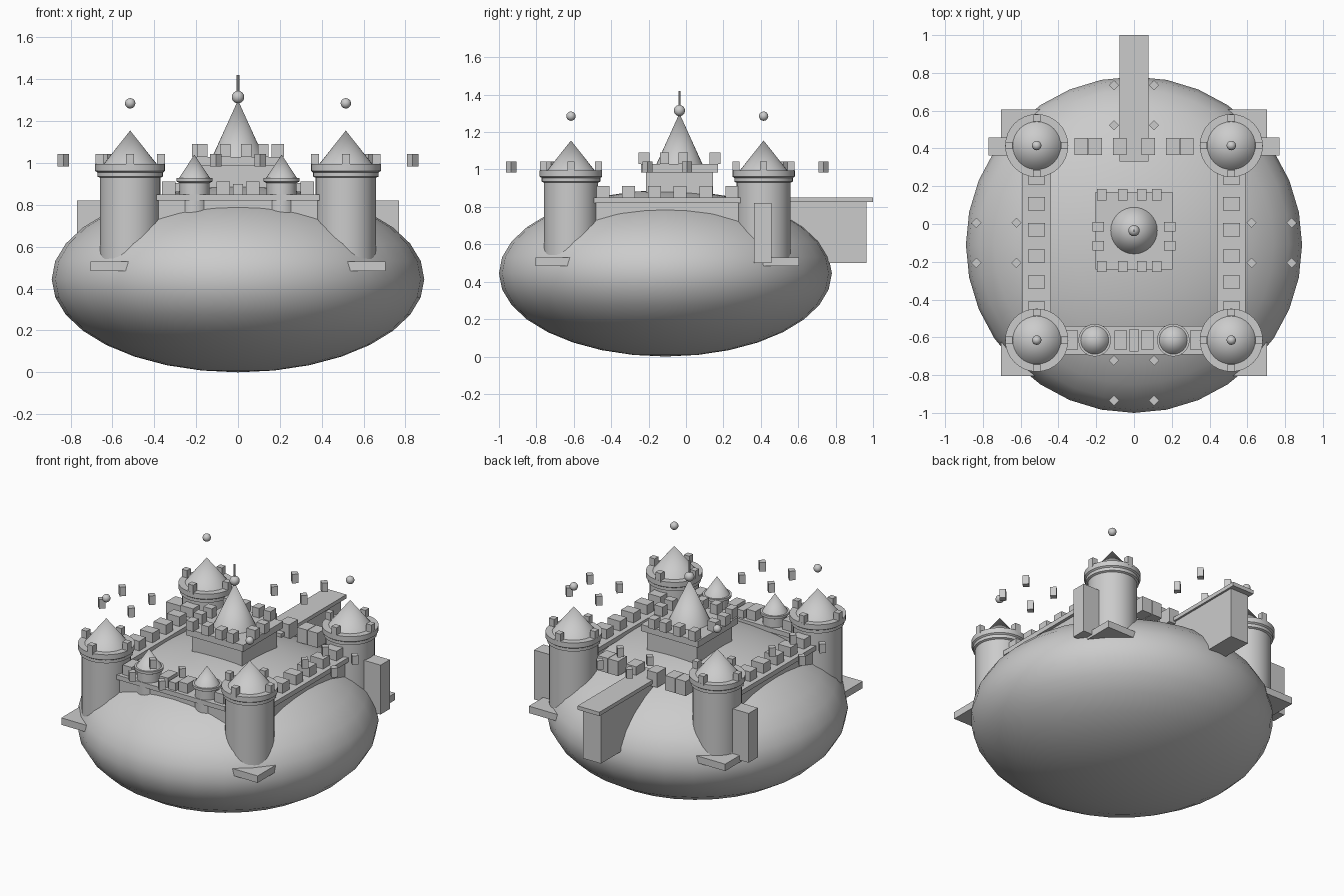
import bpy, bmesh, math
from mathutils import Matrix, Vector

cube = bpy.data.objects.get("Cube")
if cube:
    bpy.data.objects.remove(cube)

stone = bpy.data.materials.new("stone_grey")
stone.use_nodes = True
GREY = (0.6, 0.6, 0.6, 1)
stone.diffuse_color = GREY
stone.node_tree.nodes["Principled BSDF"].inputs["Base Color"].default_value = GREY

CY = -0.1      # castle centre in y
T = 0.515      # tower offset from the centre
TOWERS = [(sx * T, CY + sy * T) for sx in (-1, 1) for sy in (-1, 1)]


def finish(name, bm, smooth=False):
    mesh = bpy.data.meshes.new(name)
    bmesh.ops.recalc_face_normals(bm, faces=bm.faces)
    bm.to_mesh(mesh)
    bm.free()
    mesh.materials.append(stone)
    ob = bpy.data.objects.new(name, mesh)
    bpy.context.collection.objects.link(ob)
    if smooth:
        bpy.ops.object.select_all(action='DESELECT')
        ob.select_set(True)
        bpy.context.view_layer.objects.active = ob
        bpy.ops.object.shade_smooth_by_angle(angle=math.radians(35))
    return ob


def boxes(name, items):
    """Each item: centre x, y, size x, y, bottom z, top z, turn."""
    bm = bmesh.new()
    for x, y, sx, sy, z0, z1, turn in items:
        m = (Matrix.Translation((x, y, (z0 + z1) / 2)) @ Matrix.Rotation(turn, 4, 'Z')
             @ Matrix.Diagonal((sx, sy, z1 - z0, 1)))
        bmesh.ops.create_cube(bm, size=1, matrix=m)
    return finish(name, bm)


def lathe(name, profile, x, y, segments=32):
    bm = bmesh.new()
    verts = [bm.verts.new((r, 0, z)) for r, z in profile]
    edges = [bm.edges.new(pair) for pair in zip(verts, verts[1:])]
    bmesh.ops.spin(bm, geom=verts + edges, cent=(0, 0, 0), axis=(0, 0, 1),
                   angle=math.tau, steps=segments)
    bmesh.ops.remove_doubles(bm, verts=bm.verts, dist=1e-4)
    bmesh.ops.translate(bm, verts=bm.verts, vec=(x, y, 0))
    return finish(name, bm, True)


def ball(name, centre, radii, u=32, v=16):
    bm = bmesh.new()
    m = Matrix.Translation(centre) @ Matrix.Diagonal((*radii, 1))
    bmesh.ops.create_uvsphere(bm, u_segments=u, v_segments=v, radius=1, matrix=m)
    return finish(name, bm, True)


# Rounded island
ball("island", (0, -0.11, 0.445), (0.89, 0.89, 0.445))

# Corner towers with flared rims, roofs, finials and footings
tower = [(0, 0.45), (0.145, 0.45), (0.145, 0.93), (0.157, 0.935), (0.157, 0.955),
         (0.167, 0.962), (0.167, 0.995), (0.127, 0.995), (0, 1.155)]
for x, y in TOWERS:
    lathe("corner_tower", tower, x, y)
    ball("tower_finial", (x, y, 1.285), (0.025,) * 3, 16, 8)
boxes("tower_footings", [(x, y, 0.38, 0.38, 0.485, 0.53, 0) for x, y in TOWERS])

# Tower merlons, and the loose ones hovering around the castle
tower_merlons, loose_merlons = [], []
for i in range(4):
    a = i * math.pi / 2
    for x, y in TOWERS:
        tower_merlons.append((x + 0.147 * math.cos(a), y + 0.147 * math.sin(a),
                              0.038, 0.038, 0.984, 1.043, 0))
    hub = Vector((math.cos(a), math.sin(a))) * T * math.sqrt(2)
    for sx in (-1, 1):
        for sy in (-1, 1):
            loose_merlons.append((hub.x + sx * 0.106, CY + hub.y + sy * 0.106,
                                  0.038, 0.038, 0.984, 1.043, math.pi / 4))
boxes("tower_merlons", tower_merlons)
boxes("loose_merlons", loose_merlons)

# Side walls: body, walkway and merlons
side = []
for s in (-1, 1):
    side += [(s * T, CY, 0.11, 0.9, 0.5, 0.82, 0), (s * T, CY, 0.15, 0.9, 0.82, 0.85, 0)]
    side += [(s * T, CY + (i - 2.5) * 0.138, 0.09, 0.07, 0.85, 0.912, 0) for i in range(6)]
boxes("side_walls", side)

# Front wall with two turrets
front = [(0, CY - T, 0.78, 0.11, 0.5, 0.82, 0), (0, CY - T, 0.78, 0.15, 0.82, 0.85, 0),
         (0, CY - T, 0.05, 0.12, 0.85, 0.9, 0)]
front += [(s * x, CY - T, 0.065, 0.1, 0.85, 0.912, 0) for s in (-1, 1) for x in (0.07, 0.33)]
boxes("front_wall", front)
turret = [(0, 0.68), (0.072, 0.68), (0.072, 0.905), (0.086, 0.912), (0.086, 0.928),
          (0.074, 0.928), (0, 1.04)]
for s in (-1, 1):
    lathe("front_turret", turret, s * 0.208, CY - T)

# Back wall ends and merlons on either side of the gate
back = []
for s in (-1, 1):
    back += [(s * 0.61, 0.41, 0.32, 0.095, 0.5, 0.82, 0)]
    back += [(s * x, 0.41, 0.072, 0.09, 0.81, 0.905, 0) for x in (0.075, 0.205, 0.28)]
boxes("back_wall", back)

# Bridge leading out of the back
boxes("bridge", [(0, 0.665, 0.156, 0.67, 0.825, 0.85, 0),
                 (0, 0.665, 0.13, 0.6, 0.5, 0.825, 0)])

# Keep with crenellated platform
KY = -0.035
keep = [(0, KY, 0.36, 0.36, 0.75, 0.985, 0), (0, KY, 0.41, 0.41, 0.985, 1.028, 0)]
for s in (-1, 1):
    keep += [(x, KY + s * 0.19, 0.05, 0.06, 1.028, 1.09, 0) for x in (-0.17, -0.06, 0.04, 0.12)]
    keep += [(s * 0.19, KY + y, 0.06, 0.05, 1.028, 1.09, 0) for y in (-0.08, 0.02)]
boxes("keep", keep)

# Keep spire, ball and pole
lathe("keep_spire", [(0, 1.02), (0.127, 1.02), (0, 1.3)], 0, KY)
ball("spire_ball", (0, KY, 1.315), (0.03,) * 3, 16, 8)
lathe("spire_pole", [(0, 1.3), (0.006, 1.3), (0.006, 1.42), (0, 1.42)], 0, KY, 8)
